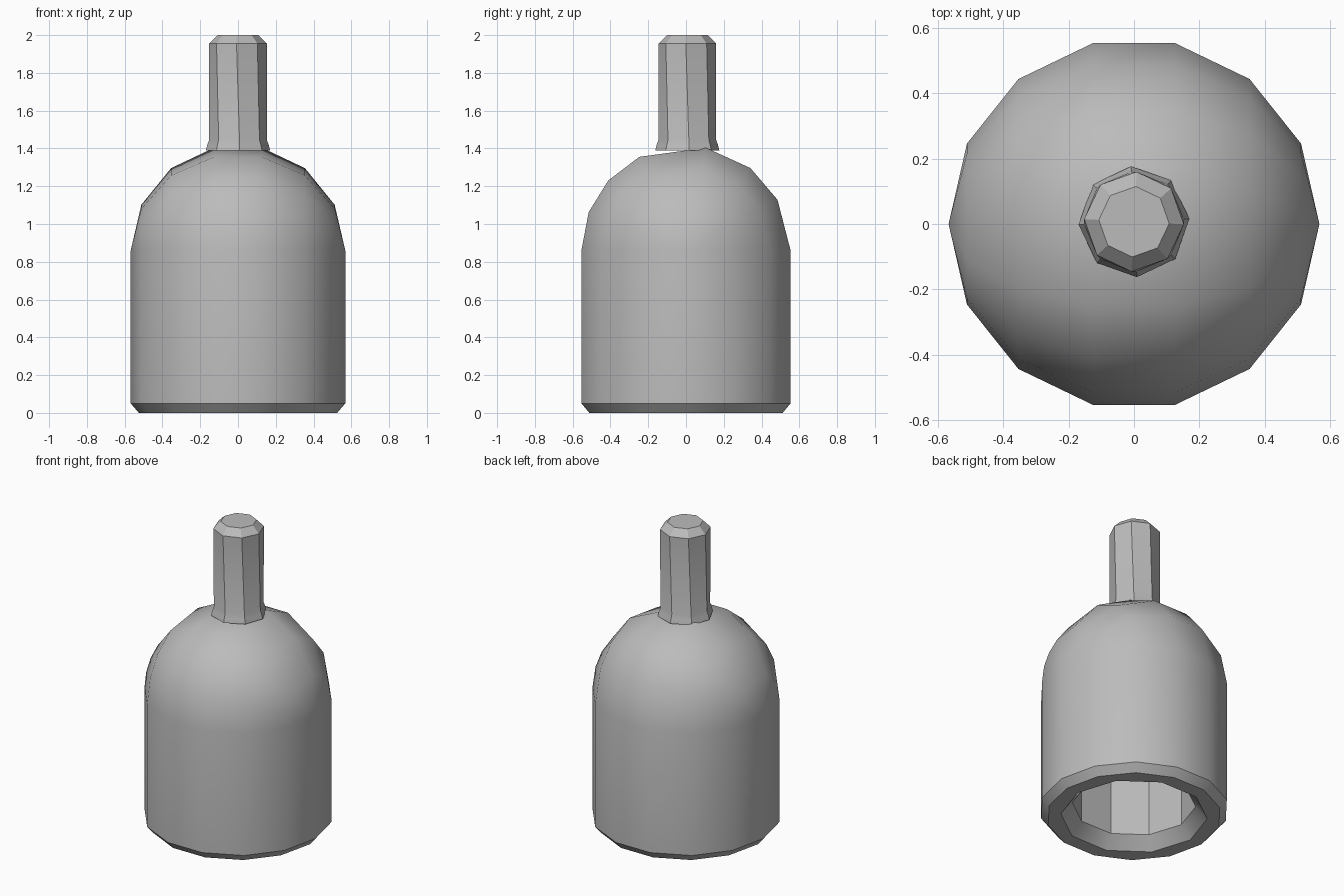
import bpy, bmesh
from math import sin, cos, pi, radians

if "Cube" in bpy.data.objects:
    bpy.data.objects.remove(bpy.data.objects["Cube"])

grey = bpy.data.materials.new("grey")
grey.use_nodes = True
colour = (0.5, 0.5, 0.5, 1)
grey.diffuse_color = colour
grey.node_tree.nodes["Principled BSDF"].inputs["Base Color"].default_value = colour


def finish(bm, name):
    bmesh.ops.remove_doubles(bm, verts=bm.verts, dist=0.0005)
    bmesh.ops.recalc_face_normals(bm, faces=bm.faces)
    mesh = bpy.data.meshes.new(name)
    bm.to_mesh(mesh)
    bm.free()
    ob = bpy.data.objects.new(name, mesh)
    bpy.context.collection.objects.link(ob)
    mesh.materials.append(grey)
    return ob


def skin(bm, rings, closed=True):
    """Join neighbouring rings of vertices with faces."""
    n = len(rings[0])
    for low, high in zip(rings, rings[1:]):
        for i in range(n if closed else n - 1):
            j = (i + 1) % n
            face = list(dict.fromkeys((low[i], low[j], high[j], high[i])))
            if len(face) > 2:
                bm.faces.new(face)


def ring(bm, radius, z, sides, turn=0.0, y=0.0):
    return [bm.verts.new((radius * cos(turn + 2 * pi * i / sides),
                          y + radius * sin(turn + 2 * pi * i / sides), z))
            for i in range(sides)]


def lathe(name, profile, sides, y=0.0):
    bm = bmesh.new()
    rings = [ring(bm, r, z, sides, radians(t), y) for r, z, t in profile]
    skin(bm, rings)
    bm.faces.new(rings[0])
    bm.faces.new(rings[-1])
    return finish(bm, name)


def smooth(ob):
    bpy.ops.object.select_all(action="DESELECT")
    ob.select_set(True)
    bpy.context.view_layer.objects.active = ob
    bpy.ops.object.shade_smooth_by_angle(angle=radians(30))


# Body: chamfered cylinder whose dome is swept about the x axis
SIDES, R, SHOULDER = 14, 0.568, 0.86
bm = bmesh.new()
walls = [ring(bm, r, z, SIDES) for r, z in ((0.525, 0), (R, 0.05), (R, SHOULDER))]
skin(bm, walls)
bm.faces.new(walls[0])
right_pole, left_pole = walls[-1][0], walls[-1][SIDES // 2]
arcs = []
for sweep in (0, 21.5, 42, 63.5, 101, 128, 151, 180):
    a = radians(sweep)
    arc = [right_pole]
    for k in range(1, SIDES // 2):
        t = 2 * pi * k / SIDES
        arc.append(bm.verts.new((R * cos(t), -R * sin(t) * cos(a),
                                 SHOULDER + R * sin(t) * sin(a))))
    arcs.append(arc + [left_pole])
skin(bm, arcs, closed=False)
body = finish(bm, "body")

# Bore: countersunk ten-sided hole in the underside
bore = lathe("bore_cutter", [(0.52, -0.08, 0), (0.44, 0, 0), (0.37, 0.08, 0),
                             (0.37, 0.86, 0)], 10)
cut = body.modifiers.new("bore", "BOOLEAN")
cut.operation, cut.solver, cut.object = "DIFFERENCE", "EXACT", bore
bpy.context.view_layer.objects.active = body
bpy.ops.object.modifier_apply(modifier=cut.name)
bpy.data.objects.remove(bore)
smooth(body)

# Neck: slightly twisted eight-sided stem with a flared foot and chamfered tip
neck = lathe("neck", [(0.17, 1.39, 3), (0.163, 1.418, 3), (0.153, 1.445, 3),
                      (0.153, 1.955, -3), (0.108, 2.0, -3)], 8, y=0.007)
smooth(neck)
